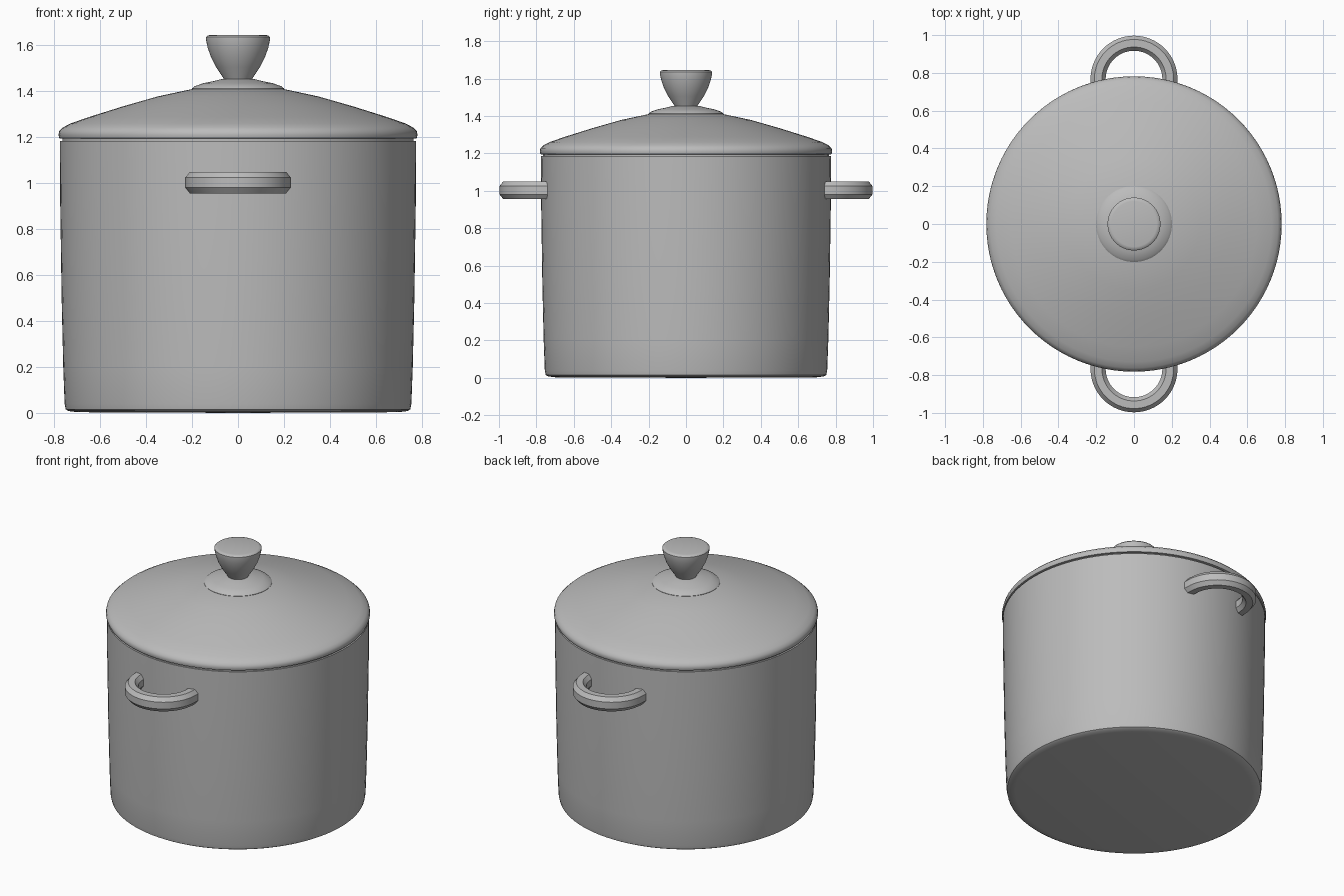
import bpy, bmesh, math

if "Cube" in bpy.data.objects:
    bpy.data.objects.remove(bpy.data.objects["Cube"])

steel = bpy.data.materials.new("brushed grey")
steel.diffuse_color = (0.5, 0.5, 0.5, 1)
steel.use_nodes = True
steel.node_tree.nodes["Principled BSDF"].inputs["Base Color"].default_value = steel.diffuse_color


def finish(name, bm, angle=35):
    bmesh.ops.remove_doubles(bm, verts=bm.verts, dist=1e-5)
    bmesh.ops.recalc_face_normals(bm, faces=bm.faces)
    me = bpy.data.meshes.new(name)
    bm.to_mesh(me)
    bm.free()
    me.materials.append(steel)
    ob = bpy.data.objects.new(name, me)
    bpy.context.collection.objects.link(ob)
    bpy.ops.object.select_all(action='DESELECT')
    ob.select_set(True)
    bpy.context.view_layer.objects.active = ob
    bpy.ops.object.shade_smooth_by_angle(angle=math.radians(angle))
    return ob


def lathe(name, profile, steps=96):
    """Spin an (r, z) profile around the z axis."""
    bm = bmesh.new()
    vs = [bm.verts.new((r, 0, z)) for r, z in profile]
    es = [bm.edges.new(p) for p in zip(vs, vs[1:])]
    bmesh.ops.spin(bm, geom=vs + es, axis=(0, 0, 1), cent=(0, 0, 0),
                   angle=2 * math.pi, steps=steps)
    return finish(name, bm)


# Pot: slightly flared hollow vessel
lathe("pot", [(0, 0), (0.70, 0.003), (0.738, 0.008), (0.75, 0.015), (0.755, 0.04),
              (0.761, 0.2), (0.768, 0.5), (0.774, 0.9), (0.776, 1.185),
              (0.755, 1.185), (0.75, 0.9), (0.735, 0.05), (0.72, 0.03), (0, 0.03)])

# Lid: rounded rim rising to a shallow cone-like dome
lathe("lid", [(0, 1.185), (0.765, 1.185), (0.765, 1.194), (0.778, 1.196), (0.782, 1.21),
              (0.778, 1.228), (0.762, 1.243), (0.73, 1.26), (0.65, 1.288), (0.5, 1.335),
              (0.35, 1.378), (0.2, 1.41), (0, 1.42)])

# Knob base plate and flared knob
lathe("knob_base", [(0, 1.40), (0.2, 1.40), (0.201, 1.412), (0.19, 1.422), (0.15, 1.436),
                    (0.11, 1.444), (0.07, 1.454), (0, 1.456)], 64)
lathe("knob", [(0, 1.44), (0.06, 1.45), (0.066, 1.462), (0.095, 1.505), (0.118, 1.55),
               (0.132, 1.59), (0.14, 1.628), (0.14, 1.636), (0.133, 1.643), (0.12, 1.646),
               (0, 1.646)], 64)

# Side handles: chamfered bar swept along a half ring, mirrored front and back
SECTION = [(0.02, 0.047), (0.04, 0.022), (0.04, -0.022), (0.02, -0.047),
           (-0.02, -0.047), (-0.04, -0.022), (-0.04, 0.022), (-0.02, 0.047)]
N = 32
for side, name in ((-1, "front_handle"), (1, "back_handle")):
    bm = bmesh.new()
    path = [(0, 0.72)] + [(math.pi * i / N, 0.767) for i in range(N + 1)] + [(math.pi, 0.72)]
    rings = [[bm.verts.new(((0.19 + d) * math.cos(a),
                            side * (y + (0.19 + d) * math.sin(a)), 1.003 + h))
              for d, h in SECTION] for a, y in path]
    for r0, r1 in zip(rings, rings[1:]):
        for k in range(8):
            bm.faces.new((r0[k], r0[(k + 1) % 8], r1[(k + 1) % 8], r1[k]))
    bm.faces.new(rings[0])
    bm.faces.new(rings[-1])
    finish(name, bm, 30)
